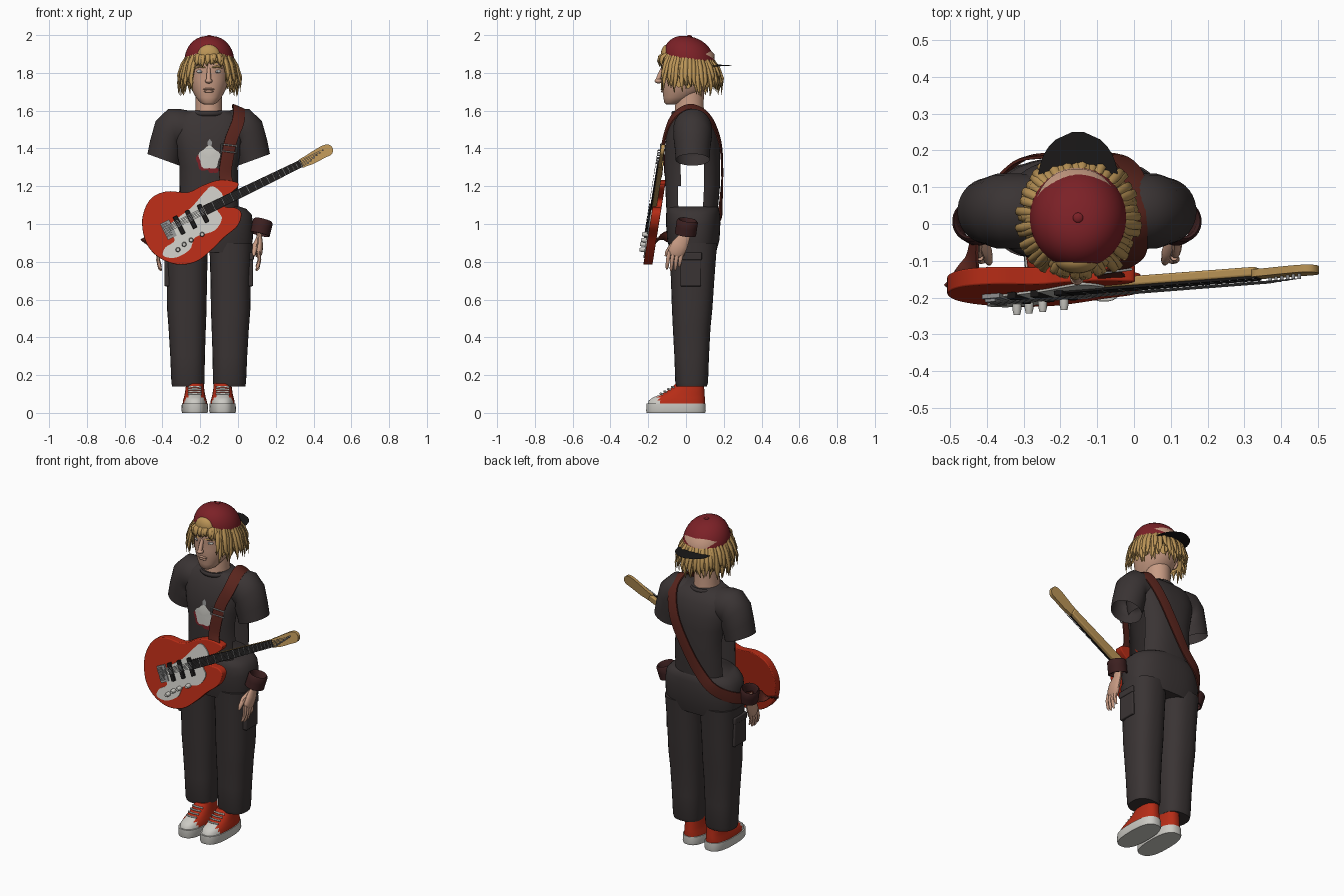
import bpy, bmesh, math, random
from mathutils import Vector as V, Matrix
from mathutils.bvhtree import BVHTree

if "Cube" in bpy.data.objects:
    bpy.data.objects.remove(bpy.data.objects["Cube"])

random.seed(4)
CX = -0.155  # body centre line
COL = dict(charcoal=(.042, .034, .034), bright_red=(.47, .025, .008), cap_red=(.2, .015, .02),
           straw=(.5, .3, .095), skin=(.58, .33, .23), off_white=(.6, .59, .55),
           strap_brown=(.1, .018, .012), black=(.01, .009, .009), grey=(.28, .28, .28),
           wrist_brown=(.045, .014, .014))
MAT = {}
for k, c in COL.items():
    MAT[k] = bpy.data.materials.new(k)
    MAT[k].diffuse_color = (*c, 1)


def finish(name, bm, mats, rule=None, angle=45, bevel=0):
    mats = [mats] if isinstance(mats, str) else mats
    bmesh.ops.recalc_face_normals(bm, faces=bm.faces)
    for f in bm.faces:
        f.smooth = True
        if rule:
            f.material_index = rule(f)
    me = bpy.data.meshes.new(name)
    bm.to_mesh(me)
    bm.free()
    me.set_sharp_from_angle(angle=math.radians(angle))
    for m in mats:
        me.materials.append(MAT[m])
    ob = bpy.data.objects.new(name, me)
    bpy.context.collection.objects.link(ob)
    if bevel:
        b = ob.modifiers.new("bevel", "BEVEL")
        b.width, b.segments, b.limit_method = bevel, 3, 'ANGLE'
    return ob


def loft(bm, rings, n=32, p=2.0, caps=True):
    """Skin superellipse rings given as (centre, u, v)."""
    rows = []
    for c, u, v in rings:
        row = []
        for i in range(n):
            a = 2 * math.pi * (i + .5) / n
            x, y = math.cos(a), math.sin(a)
            row.append(bm.verts.new(c + u * math.copysign(abs(x) ** (2 / p), x) + v * math.copysign(abs(y) ** (2 / p), y)))
        rows.append(row)
    for r, q in zip(rows, rows[1:]):
        for i in range(n):
            bm.faces.new((r[i], r[(i + 1) % n], q[(i + 1) % n], q[i]))
    if caps:
        bm.faces.new(rows[0])
        bm.faces.new(rows[-1])
    return bm


def zr(z, x, rx, y0, y1):
    return V((x, (y0 + y1) / 2, z)), V((rx, 0, 0)), V((0, (y1 - y0) / 2, 0))


def tube(bm, pts, radii, side=(0, 1, 0), flat=1, n=8):
    pts, rings = [V(p) for p in pts], []
    for i, p in enumerate(pts):
        t = (pts[min(i + 1, len(pts) - 1)] - pts[max(i - 1, 0)]).normalized()
        u = (V(side) - t * V(side).dot(t)).normalized()
        rings.append((p, u * radii[i], t.cross(u) * radii[i] * flat))
    return loft(bm, rings, n)


def ball(bm, c, r):
    bmesh.ops.create_uvsphere(bm, u_segments=20, v_segments=12, radius=1,
                              matrix=Matrix.Translation(c) @ Matrix.Diagonal((*r, 1)))
    return bm


def box(bm, c, s):
    bmesh.ops.create_cube(bm, size=1, matrix=Matrix.Translation(c) @ Matrix.Diagonal((*s, 1)))
    return bm


def spline(pts, k=5, closed=True):
    pts, n = [V(p) for p in pts], len(pts)
    g = (lambda i: pts[i % n]) if closed else (lambda i: pts[max(0, min(n - 1, i))])
    out = []
    for i in range(n if closed else n - 1):
        a, b, c, d = g(i - 1), g(i), g(i + 1), g(i + 2)
        for j in range(k):
            t = j / k
            out.append(.5 * (2 * b + (c - a) * t + (2 * a - 5 * b + 4 * c - d) * t * t + (3 * b - a - 3 * c + d) * t ** 3))
    return out if closed else out + [pts[-1]]


# shirt body, with open sides below the sleeves
S = [(1.0, .17, -.1, .165), (1.09, .165, -.105, .17), (1.2, .162, -.11, .18), (1.3, .16, -.115, .18), (1.38, .175, -.115, .18),
     (1.46, .19, -.105, .175), (1.53, .19, -.085, .155), (1.57, .17, -.065, .13), (1.6, .11, -.045, .09)]
bm = loft(bmesh.new(), [zr(z, CX, rx, a, b) for z, rx, a, b in S], 48, 2.6)
bmesh.ops.recalc_face_normals(bm, faces=bm.faces)
tree = BVHTree.FromBMesh(bm)
gap = [f for f in bm.faces if 1.08 < f.calc_center_median().z < 1.38 and -.035 < f.calc_center_median().y < .1]
bmesh.ops.delete(bm, geom=gap, context='FACES')
finish("shirt", bm, "charcoal")
bm = bmesh.new()
tube(bm, [(CX + .083 * math.cos(a / 12 * math.pi), .02 + .085 * math.sin(a / 12 * math.pi), 1.585) for a in range(25)], [.014] * 25, (0, 0, 1))
finish("collar", bm, "charcoal")

# printed patch on the chest
for name, x, z, rx, rz, off, m in [("print_shadow", -.165, 1.335, .055, .055, .003, "cap_red"), ("print_smear", -.13, 1.285, .03, .015, .003, "cap_red"),
                                   ("print_patch", -.152, 1.35, .055, .06, .005, "off_white"), ("print_stem", -.15, 1.425, .012, .022, .004, "grey")]:
    bm, rows = bmesh.new(), []
    for r in (.02, .5, 1):
        row = []
        for i in range(24):
            a = i * math.pi / 12
            w = r * (1 + (.1 * math.sin(a * 5) if r == 1 else 0))
            px, pz = x + rx * w * math.cos(a), z + rz * w * math.sin(a)
            row.append(bm.verts.new(tree.ray_cast(V((px, -1, pz)), V((0, 1, 0)))[0] - V((0, off, 0))))
        rows.append(row)
    for r, q in zip(rows, rows[1:]):
        for i in range(24):
            bm.faces.new((r[i], r[(i + 1) % 24], q[(i + 1) % 24], q[i]))
    bm.faces.new(rows[0])
    finish(name, bm, m)

# trousers seat
H = [(.85, .222, -.085, .16), (.92, .234, -.1, .178), (1.0, .236, -.106, .182), (1.05, .228, -.106, .18), (1.08, .2, -.102, .175), (1.092, .165, -.1, .168)]
finish("trouser_seat", loft(bmesh.new(), [zr(z, CX, rx, a, b) for z, rx, a, b in H], 48, 2.5), "charcoal")

for s, side in ((-1, "left"), (1, "right")):
    X = lambda o: CX + s * o
    # sleeve
    R = [(.1, 1.5, .1, 0), (.15, 1.508, .102, 3), (.19, 1.505, .107, 14), (.21, 1.465, .107, 42), (.227, 1.4, .094, 62), (.24, 1.34, .09, 70)]
    rings = [(V((X(o), .035, z)), V((s * r * math.sin(math.radians(f)), 0, r * math.cos(math.radians(f)))), V((0, min(r, .102), 0))) for o, z, r, f in R]
    finish(side + "_sleeve", loft(bmesh.new(), rings, 32, 2, False), "charcoal", angle=80)
    # trouser leg and pocket
    L = [(.14, .11, .084, -.05, .11), (.16, .11, .088, -.057, .117), (.3, .112, .092, -.062, .122), (.45, .114, .099, -.07, .13),
         (.55, .116, .105, -.075, .14), (.7, .116, .107, -.08, .15), (.9, .118, .115, -.09, .165)]
    finish(side + "_trouser_leg", loft(bmesh.new(), [zr(z, X(o), r, a, b) for z, o, r, a, b in L], 32, 2.4), "charcoal")
    bm = box(bmesh.new(), (X(.219), .025, .745), (.03, .11, .15))
    box(bm, (X(.222), .025, .83), (.034, .118, .04))
    finish(side + "_pocket", bm, "charcoal", bevel=.006)
    # shoe
    x = X(.0735)
    finish(side + "_sole", loft(bmesh.new(), [zr(0, x, .067, -.208, .102), zr(.01, x, .071, -.211, .105), zr(.05, x, .069, -.21, .103)], 40, 2.6), "off_white")
    U = [(.045, .065, -.203, .1), (.065, .063, -.198, .1), (.082, .058, -.175, .1), (.1, .054, -.13, .098), (.125, .05, -.085, .097), (.155, .046, -.055, .095)]
    finish(side + "_shoe_upper", loft(bmesh.new(), [zr(z, x, r, a, b) for z, r, a, b in U], 40, 2.4), ["bright_red", "off_white"],
           lambda f: int(f.calc_center_median().y < -.14))
    bm = bmesh.new()
    for i in range(4):
        y, z = -.135 + .02 * i, .103 + .012 * i
        tube(bm, [(x - .035, y + .01, z - .003), (x, y, z), (x + .035, y + .01, z - .003)], [.005] * 3)
    finish(side + "_laces", bm, "off_white")
    # wristband: open ring
    B = [(.045, .9, 0), (.052, 1, 0), (.052, 1, .04), (.052, 1, .07), (.045, .9, .08), (.038, .8, .07), (.038, .8, .01)]
    ax = V((s * .25, .15, 1)).normalized()
    rings = [(V((X(.27), -.003, .945)) + ax * h, V((r, 0, -s * .25 * r)), V((0, r * 1.08, -r * .15))) for r, _, h in B]
    finish(side + "_wristband", loft(bmesh.new(), rings, 28, 2, False), "wrist_brown")
    # hand
    bm = tube(bmesh.new(), [(X(.27), 0, .975), (X(.268), -.01, .93), (X(.268), -.033, .89), (X(.265), -.052, .85), (X(.262), -.058, .835)],
              [.03, .032, .044, .045, .036], (0, 1, 0), .45, 14)
    for i in range(4):
        y, d = -.088 + .022 * i, (.0, -.01, -.006, .012)[i]
        tube(bm, [(X(.264), y, .855), (X(.268), y - .008, .81), (X(.26), y - .012, .775 + d), (X(.252), y - .014, .762 + d)], [.0115, .011, .009, .005])
    tube(bm, [(X(.262), -.03, .915), (X(.245), -.075, .885), (X(.24), -.1, .85), (X(.238), -.108, .83)], [.017, .015, .012, .006])
    finish(side + "_hand", bm, "skin")
    # eye, brow, ear
    finish(side + "_eye", ball(bmesh.new(), (X(.043), -.108, 1.808), (.021, .014, .01)), "off_white")
    finish(side + "_iris", ball(bmesh.new(), (X(.042), -.119, 1.808), (.008, .004, .008)), "grey")
    bm = tube(bmesh.new(), [(X(.018), -.129, 1.828), (X(.045), -.123, 1.834), (X(.072), -.105, 1.826)], [.004, .006, .003])
    finish(side + "_brow", bm, "straw")
    finish(side + "_ear", ball(bmesh.new(), (X(.116), .03, 1.785), (.014, .025, .036)), "skin")

# neck, head, nose and lips
finish("neck", loft(bmesh.new(), [zr(1.55, CX, .077, -.065, .1), zr(1.62, CX, .07, -.058, .094), zr(1.74, CX, .07, -.05, .095)], 32), "skin")
F = [(1.632, .025, -.105, -.06), (1.642, .045, -.115, -.02), (1.67, .068, -.12, .04), (1.71, .09, -.125, .1), (1.76, .106, -.13, .135),
     (1.8, .112, -.126, .15), (1.83, .115, -.132, .155), (1.9, .117, -.12, .15), (1.95, .08, -.08, .1)]
finish("head", loft(bmesh.new(), [zr(z, CX, r, a, b) for z, r, a, b in F], 36, 2.2), "skin")
finish("nose", tube(ball(bmesh.new(), (CX, -.146, 1.757), (.019, .02, .013)), [(CX, -.125, 1.825), (CX, -.139, 1.79), (CX, -.15, 1.758)], [.009, .012, .014]), "skin")
bm = ball(bmesh.new(), (CX, -.124, 1.714), (.03, .01, .006))
finish("lips", ball(bm, (CX, -.122, 1.702), (.025, .01, .007)), "skin")

# hair: inner curtain plus two layers of hanging locks
hp = lambda a, r, z: V((CX + .003 + r * math.sin(a), .017 - (r + .01) * math.cos(a), z))
low = lambda a: 1.85 if abs(a) < .62 else 1.735
bm, cols = bmesh.new(), []
for i in range(64):
    a = -math.pi + i * math.pi / 32
    cols.append([bm.verts.new(hp(a, r, z)) for r, z in ((.118, 1.9), (.134, (1.9 + low(a)) / 2), (.137, low(a) + random.uniform(-.02, .02)))])
for i in range(64):
    p, q = cols[i], cols[(i + 1) % 64]
    for j in (0, 1):
        bm.faces.new((p[j], q[j], q[j + 1], p[j + 1]))
finish("hair_base", bm, "straw", angle=80)
bm = bmesh.new()
for layer in (0, 1):
    for i in range(46):
        a = -math.pi + (i + .5 * layer) * 2 * math.pi / 46 + random.uniform(-.04, .04)
        z1 = 1.84 + random.uniform(-.015, .015) if abs(a) < .62 else random.uniform(1.675, 1.76)
        z0, k = 1.885 + .02 * math.cos(a), .012 * layer
        sp = .012 if abs(a) < .62 else .026 + random.uniform(-.008, .012)
        b = a + random.uniform(-.07, .07)
        path = [hp(a, .12, z0), hp(a, .136 + k, z0 * .7 + z1 * .3), hp(a, .135 + k + sp * .6, z0 * .3 + z1 * .7), hp(b, .13 + k + sp * .7, z1)]
        tube(bm, path, [.013, .0145, .012, .002], (math.cos(a), math.sin(a), 0), .5, 6)
finish("hair_locks", bm, "straw", angle=80)
finish("hair_tuft", ball(bmesh.new(), (CX, -.1, 1.895), (.06, .034, .055)), "straw")

# cap worn backwards
rings = []
for t in range(11):
    a = t / 10 * math.pi / 2
    r = max(.01, math.cos(a) ** .85)
    rings.append((V((CX + .003, .017, 1.86 + .133 * math.sin(a))), V((.132 * r, 0, 0)), V((0, .139 * r, -.024 * r))))
finish("cap_dome", loft(bmesh.new(), rings, 40), "cap_red")
finish("cap_button", ball(bmesh.new(), (CX + .003, .017, 1.993), (.014, .014, .007)), "cap_red")
bm, rows = bmesh.new(), []
for y in range(9):
    t = y / 8
    w = .11 * math.sqrt(max(.02, 1 - t ** 2.6))
    rows.append([bm.verts.new((CX + .003 + w * u / 6, .09 + .16 * t, 1.848 - .008 * t - .9 * (w * u / 6) ** 2)) for u in range(-6, 7)])
for r, q in zip(rows, rows[1:]):
    for i in range(12):
        bm.faces.new((r[i], r[i + 1], q[i + 1], q[i]))
bmesh.ops.solidify(bm, geom=bm.faces[:], thickness=.006)
finish("cap_brim", bm, ["cap_red", "black"], lambda f: int(f.normal.z < -.5))

# guitar: everything lies on one leaning plane
FY = lambda z: -.225 + .16 * (z - .79)
D = math.radians(26)
G = lambda s, t: (-.148 + s * math.cos(D) - t * math.sin(D), 1.085 + s * math.sin(D) + t * math.cos(D))


def plate(bm, pts, front, back):
    lay = [[bm.verts.new((p[0], FY(p[1]) + o, p[1])) for p in pts] for o in (front, back)]
    bm.faces.new(lay[0])
    bm.faces.new(lay[1][::-1])
    for i in range(len(pts)):
        j = (i + 1) % len(pts)
        bm.faces.new((lay[0][i], lay[0][j], lay[1][j], lay[1][i]))
    return bm


def bar(bm, s0, s1, t0, t1, front, back):
    return plate(bm, [G(s0, t0), G(s1, t0), G(s1, t1), G(s0, t1)], front, back)


body = [(-.01, 1.222), (-.1, 1.232), (-.185, 1.205), (-.265, 1.168), (-.38, 1.172), (-.465, 1.13), (-.507, 1.025), (-.488, .905), (-.425, .827),
        (-.325, .786), (-.222, .8), (-.138, .864), (-.074, .928), (-.002, .99), (.018, 1.055), (-.012, 1.085), (-.07, 1.092), (-.085, 1.13), (-.03, 1.17), (0, 1.2)]
finish("guitar_body", plate(bmesh.new(), spline(body), 0, .048), "bright_red", bevel=.012)
guard = [(-.135, 1.2), (-.08, 1.15), (-.11, 1.08), (-.085, 1.03), (-.125, .965), (-.225, .93), (-.255, .865), (-.33, .822), (-.395, .832),
         (-.385, .875), (-.335, .915), (-.37, .985), (-.25, 1.085), (-.18, 1.165)]
finish("pickguard", plate(bmesh.new(), spline(guard), -.006, .002), "off_white")
bm = bmesh.new()
for s in (-.046, -.117, -.187):
    bar(bm, s - .012, s + .012, -.062, .042, -.018, 0)
finish("pickups", bm, "black", bevel=.003)
bm = bar(bmesh.new(), -.275, -.222, -.055, .04, -.012, 0)
for i in range(6):
    bar(bm, -.27, -.24, -.042 + .013 * i, -.034 + .013 * i, -.02, -.01)
finish("bridge", bm, "grey")
bm = bmesh.new()
for x, z in ((-.318, .864), (-.285, .892), (-.248, .915), (-.19, .945)):
    tube(bm, [(x, FY(z), z), (x, FY(z) - .022, z), (x, FY(z) - .034, z)], [.013, .012, .009], (1, 0, 0), 1, 14)
finish("guitar_knobs", bm, "off_white")
neck = [G(-.03, -.027), G(.54, -.02), G(.54, .02), G(-.03, .027)]
finish("guitar_neck", plate(bmesh.new(), neck, -.004, .022), "straw", bevel=.006)
finish("fretboard", plate(bmesh.new(), neck, -.011, -.004), "black")
head = [(.53, -.02), (.56, -.026), (.6, -.03), (.66, -.028), (.705, -.026), (.722, 0), (.712, .026), (.68, .036), (.62, .032), (.57, .026), (.53, .02)]
finish("guitar_headstock", plate(bmesh.new(), spline([V(G(*p)) for p in head], 4), -.006, .014), "straw")
bm = bmesh.new()
for i in range(15):
    bar(bm, .02 + .53 * (1 - .93 ** i) / .66, .023 + .53 * (1 - .93 ** i) / .66, -.021, .021, -.013, -.01)
finish("frets", bm, "grey")
bm, tn = bmesh.new(), bmesh.new()
for i in range(6):
    t = -.0165 + .0066 * i
    bar(bm, -.25, .57 + .02 * i, t - .0011, t + .0011, -.021, -.019)
    x, z = G(.57 + .02 * i, t * .8)
    tube(tn, [(x, FY(z), z), (x, FY(z) - .02, z)], [.005, .005], (1, 0, 0))
finish("strings", bm, "grey")
finish("tuning_posts", tn, "grey")

# shoulder strap
path = spline([(-.05, -.15, 1.2), (-.068, -.135, 1.26), (-.055, -.127, 1.36), (-.035, -.115, 1.45), (0, -.085, 1.54), (.005, -.03, 1.6), (0, .04, 1.618), (0, .125, 1.56),
               (-.045, .18, 1.43), (-.13, .192, 1.27), (-.22, .186, 1.13), (-.31, .172, 1.04), (-.392, .09, .98), (-.43, -.03, .95), (-.445, -.12, .925), (-.49, -.18, .9)], 5, False)
rings = []
for i, p in enumerate(path):
    t = (path[min(i + 1, len(path) - 1)] - path[max(i - 1, 0)]).normalized()
    n = V((p.x - CX, (p.y - .03) * 3, max(0, p.z - 1.25)))
    w = t.cross(n).normalized()
    rings.append((p, w * .034, w.cross(t) * .005))
finish("shoulder_strap", loft(bmesh.new(), rings, 8, 6), "strap_brown")
bm = bmesh.new()
for dz in (-.018, .018):
    tube(bm, [(-.088, -.133, 1.405 + dz), (-.008, -.123, 1.395 + dz)], [.004, .004])
for x, y in ((-.088, -.133), (-.008, -.123)):
    tube(bm, [(x, y, 1.38), (x, y, 1.42)], [.004, .004])
finish("strap_buckle", bm, "grey")

for m in bpy.data.materials:
    if m.users and not m.is_grease_pencil:
        m.use_nodes = True
        m.node_tree.nodes["Principled BSDF"].inputs["Base Color"].default_value = m.diffuse_color
